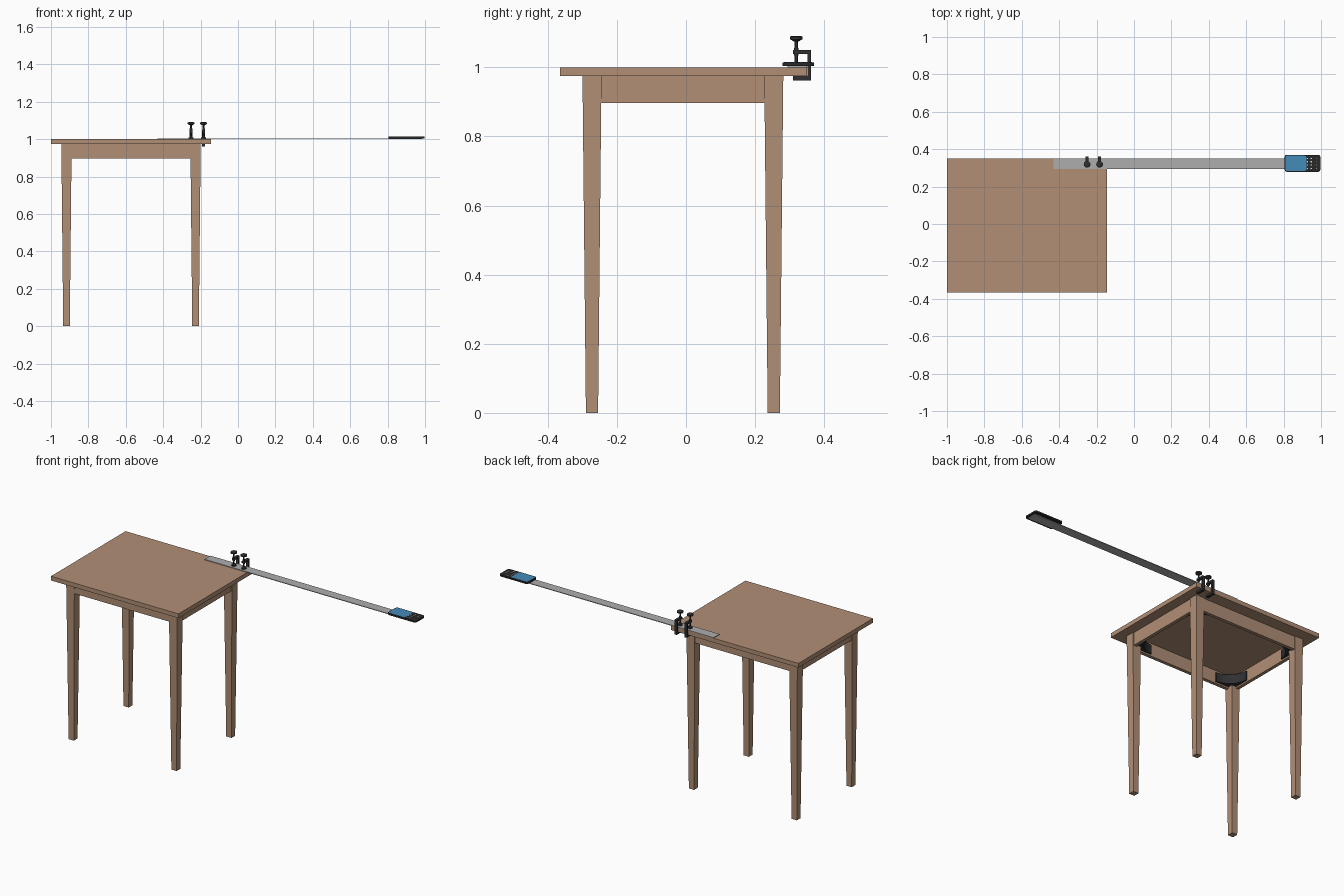
import bpy, bmesh, math
from mathutils import Matrix, Vector

if "Cube" in bpy.data.objects:
    bpy.data.objects.remove(bpy.data.objects["Cube"], do_unlink=True)


def material(name, rgb):
    m = bpy.data.materials.new(name)
    m.use_nodes = True
    m.diffuse_color = (*rgb, 1)
    m.node_tree.nodes["Principled BSDF"].inputs["Base Color"].default_value = (*rgb, 1)
    return m


WOOD = material("wood", (0.44, 0.275, 0.18))
STEEL = material("ruler_grey", (0.42, 0.42, 0.42))
BLACK = material("black", (0.022, 0.022, 0.024))
IRON = material("dark_iron", (0.03, 0.03, 0.033))
BLUE = material("screen_blue", (0.06, 0.26, 0.48))
WHITE = material("icon_white", (0.75, 0.75, 0.75))


def finish(bm, name, mat, smooth=False):
    bmesh.ops.recalc_face_normals(bm, faces=bm.faces)
    mesh = bpy.data.meshes.new(name)
    bm.to_mesh(mesh)
    bm.free()
    obj = bpy.data.objects.new(name, mesh)
    mesh.materials.append(mat)
    bpy.context.collection.objects.link(obj)
    if smooth:
        bpy.ops.object.select_all(action="DESELECT")
        obj.select_set(True)
        bpy.context.view_layer.objects.active = obj
        bpy.ops.object.shade_smooth_by_angle(angle=math.radians(35))
    return obj


def box(name, lo, hi, mat, taper=1.0):
    """Axis-aligned box; taper scales its bottom face."""
    lo, hi = Vector(lo), Vector(hi)
    mid, size = (lo + hi) / 2, hi - lo
    bm = bmesh.new()
    bmesh.ops.create_cube(bm, size=1)
    for v in bm.verts:
        k = taper if v.co.z < 0 else 1
        v.co = mid + Vector((v.co.x * size.x * k, v.co.y * size.y * k, v.co.z * size.z))
    return finish(bm, name, mat)


def prism(name, points, depth, mat, smooth=False):
    """Extrude a 3D outline along the depth vector."""
    bm = bmesh.new()
    face = bm.faces.new([bm.verts.new(p) for p in points])
    ext = bmesh.ops.extrude_face_region(bm, geom=[face])["geom"]
    bmesh.ops.translate(bm, vec=depth, verts=[g for g in ext if isinstance(g, bmesh.types.BMVert)])
    return finish(bm, name, mat, smooth)


def rounded(x0, x1, y0, y1, r, z):
    pts = []
    for i, (cx, cy) in enumerate([(x1 - r, y1 - r), (x0 + r, y1 - r), (x0 + r, y0 + r), (x1 - r, y0 + r)]):
        for k in range(7):
            a = math.radians(90 * i + 15 * k)
            pts.append((cx + r * math.cos(a), cy + r * math.sin(a), z))
    return pts


def lathe(name, x, y, sections, mat):
    """Stack of cones, each (radius low, radius high, z low, z high)."""
    bm = bmesh.new()
    for r1, r2, z0, z1 in sections:
        bmesh.ops.create_cone(bm, cap_ends=True, segments=20, radius1=r1, radius2=r2,
                              depth=z1 - z0, matrix=Matrix.Translation((x, y, (z0 + z1) / 2)))
    return finish(bm, name, mat, True)


# Table top
CX, CY, LX, LY = -0.572, -0.009, 0.345, 0.263
UNDER = 0.974
box("table_top", (-1, -0.365, UNDER), (-0.144, 0.35, 1), WOOD)

# Legs, aprons and corner brackets
H, T = 0.0275, 0.02
AX, AY = LX + H - 0.005, LY + H - 0.005
for sx, side in ((-1, "right"), (1, "left")):
    for sy, end in ((-1, "front"), (1, "back")):
        x, y = CX + sx * LX, CY + sy * LY
        box(f"{end}_{side}_leg", (x - H, y - H, 0), (x + H, y + H, UNDER), WOOD, 0.64)
        ox, oy = CX + sx * (AX - T), CY + sy * (AY - T)
        outline = [(0, 0), (0.12, 0)]
        for k in range(11):
            a = math.radians(270 - 9 * k)
            outline.append((0.12 + 0.112 * math.cos(a), 0.12 + 0.112 * math.sin(a)))
        outline.append((0, 0.12))
        prism(f"{end}_{side}_bracket", [(ox - sx * px, oy - sy * py, 0.905) for px, py in outline],
              (0, 0, 0.055), IRON, True)

for s, side, end in ((-1, "right", "front"), (1, "left", "back")):
    ys = sorted((CY + s * AY, CY + s * (AY - T)))
    xs = sorted((CX + s * AX, CX + s * (AX - T)))
    box(f"{end}_apron", (CX - LX, ys[0], 0.896), (CX + LX, ys[1], UNDER), WOOD)
    box(f"{side}_apron", (xs[0], CY - LY, 0.896), (xs[1], CY + LY, UNDER), WOOD)

# Overhanging ruler
box("ruler", (-0.43, 0.293, 1), (0.985, 0.35, 1.004), STEEL)

# Two screw clamps holding the ruler
for i, x in enumerate((-0.251, -0.184)):
    c_shape = [(0.31, 0.961), (0.362, 0.961), (0.362, 1.05), (0.31, 1.05),
               (0.31, 1.039), (0.351, 1.039), (0.351, UNDER), (0.31, UNDER)]
    prism(f"clamp_frame_{i + 1}", [(x - 0.008, y, z) for y, z in c_shape], (0.016, 0, 0), IRON)
    lathe(f"clamp_screw_{i + 1}", x, 0.319,
          [(0.014, 0.014, 1.004, 1.009), (0.010, 0.005, 1.009, 1.016),
           (0.0045, 0.0045, 1.012, 1.08), (0.007, 0.007, 1.034, 1.056),
           (0.006, 0.016, 1.074, 1.080), (0.018, 0.018, 1.080, 1.088),
           (0.018, 0.012, 1.088, 1.091)], IRON)

# Handset on the free end: body, screen and icons
prism("handset_body", rounded(0.805, 0.997, 0.279, 0.37, 0.014, 1.004), (0, 0, 0.01), BLACK, True)
prism("handset_screen", rounded(0.81, 0.922, 0.284, 0.365, 0.01, 1.0135), (0, 0, 0.0015), BLUE)
for col, x in enumerate((0.928, 0.948, 0.975)):
    for row in range(4):
        y = 0.297 + row * 0.018
        w = 0.003 if col < 2 else 0.002
        box(f"icon_{col}_{row}", (x - w, y - w, 1.0135), (x + w, y + w, 1.015), WHITE)
